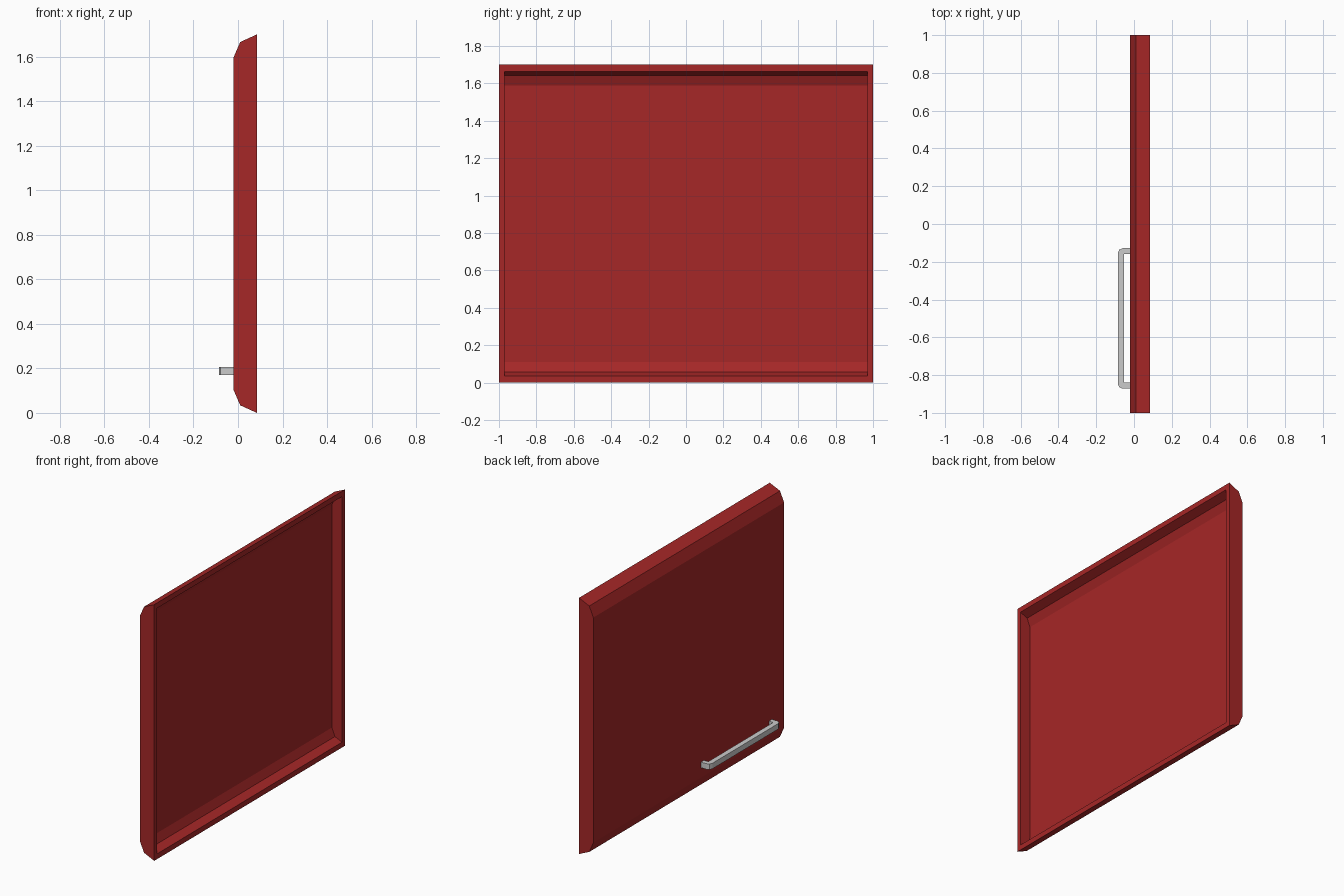
import bpy, bmesh
from mathutils import Vector

if "Cube" in bpy.data.objects:
    bpy.data.objects.remove(bpy.data.objects["Cube"])


def material(name, rgb):
    m = bpy.data.materials.new(name)
    m.diffuse_color = (*rgb, 1)
    m.use_nodes = True
    m.node_tree.nodes["Principled BSDF"].inputs["Base Color"].default_value = m.diffuse_color
    return m


def make_object(name, bm, mat):
    bmesh.ops.recalc_face_normals(bm, faces=bm.faces)
    me = bpy.data.meshes.new(name)
    bm.to_mesh(me)
    bm.free()
    me.materials.append(mat)
    ob = bpy.data.objects.new(name, me)
    bpy.context.collection.objects.link(ob)
    return ob


def mirrored(half, mid):
    """Complete a (u, v) outline by reflecting it about v = mid."""
    return half + [(u, 2 * mid - v) for u, v in reversed(half)]


red = material("dark_red", (0.38, 0.02, 0.02))
grey = material("metal_grey", (0.55, 0.55, 0.55))

# Door panel: a tray with bevelled top and bottom, open towards +x
MID = 0.85
outer = mirrored([(0.085, 0.0), (0.01, 0.034), (-0.02, 0.103)], MID)
inner = mirrored([(0.085, 0.035), (0.032, 0.058), (0.01, 0.112)], MID)
bm = bmesh.new()


def ring(outline, y):
    return [bm.verts.new((x, y, z)) for x, z in outline]


o0, o1 = ring(outer, -1), ring(outer, 1)
i0, i1 = ring(inner, -0.97), ring(inner, 0.97)
for a, b in ((o0, o1), (i0, i1)):
    for k in range(len(a) - 1):
        bm.faces.new((a[k], a[k + 1], b[k + 1], b[k]))
    bm.faces.new(a)
    bm.faces.new(b)
# rim joining the outer and inner shells
rim_out = [o0[0], o1[0], o1[-1], o0[-1]]
rim_in = [i0[0], i1[0], i1[-1], i0[-1]]
for k in range(4):
    n = (k + 1) % 4
    bm.faces.new((rim_out[k], rim_out[n], rim_in[n], rim_in[k]))
make_object("door_panel", bm, red)

# Handle: square-section bar with rounded outer corners, extruded in z
HY = -0.5
out_half = [(-0.02, -0.872), (-0.06, -0.872), (-0.078, -0.864), (-0.086, -0.845)]
in_half = [(-0.052, -0.84), (-0.02, -0.84)]
bm = bmesh.new()
low_o = mirrored(out_half, HY)
low_i = mirrored(list(reversed(in_half)), HY)
outline = low_o + list(reversed(low_i))
face = bm.faces.new([bm.verts.new((x, y, 0.17)) for x, y in outline])
ext = bmesh.ops.extrude_face_region(bm, geom=[face], use_keep_orig=True)
top = [v for v in ext["geom"] if isinstance(v, bmesh.types.BMVert)]
bmesh.ops.translate(bm, verts=top, vec=Vector((0, 0, 0.037)))
make_object("handle", bm, grey)
